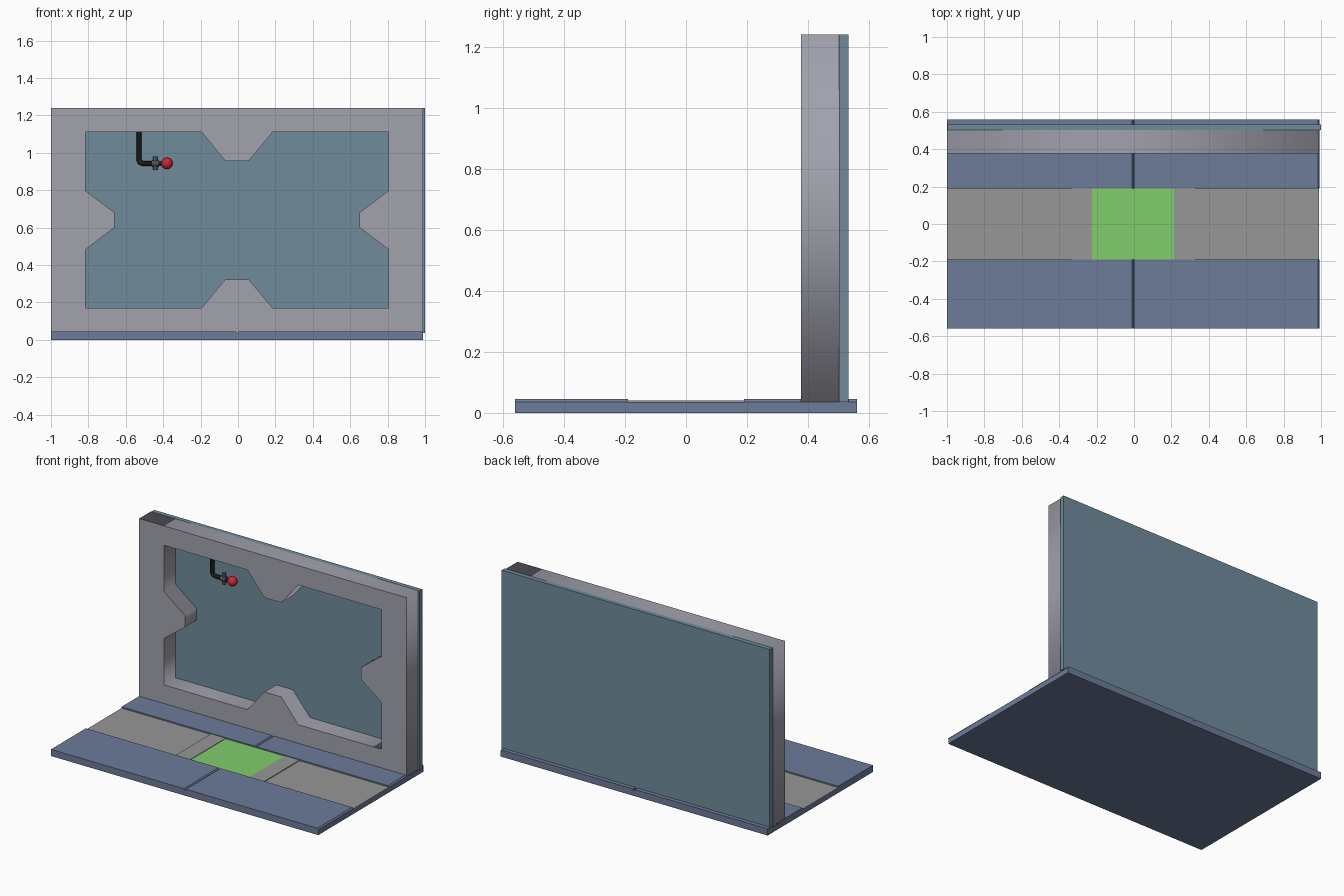
import bpy
import bmesh
from math import radians
from mathutils import Vector

if "Cube" in bpy.data.objects:
    bpy.data.objects.remove(bpy.data.objects["Cube"])


def material(name, rgb):
    m = bpy.data.materials.new(name)
    m.diffuse_color = (*rgb, 1)
    m.use_nodes = True
    m.node_tree.nodes["Principled BSDF"].inputs["Base Color"].default_value = m.diffuse_color
    return m


FLOOR = material("floor_blue", (0.15, 0.20, 0.32))
LANE = material("lane_grey", (0.31, 0.31, 0.31))
GREEN = material("green", (0.22, 0.62, 0.15))
FRAME = material("frame_grey", (0.36, 0.36, 0.42))
GLASS = material("panel_blue", (0.16, 0.26, 0.33))
DARK = material("pipe_dark", (0.02, 0.02, 0.02))
METAL = material("valve_grey", (0.09, 0.09, 0.10))
RED = material("red", (0.6, 0.02, 0.04))


def prism(name, profile, y0, y1, mat):
    """Extrude an x-z profile from y0 to y1."""
    bm = bmesh.new()
    face = bm.faces.new([bm.verts.new((x, y0, z)) for x, z in profile])
    ext = bmesh.ops.extrude_face_region(bm, geom=[face])
    verts = [v for v in ext["geom"] if isinstance(v, bmesh.types.BMVert)]
    bmesh.ops.translate(bm, verts=verts, vec=(0, y1 - y0, 0))
    bmesh.ops.recalc_face_normals(bm, faces=bm.faces)
    me = bpy.data.meshes.new(name)
    bm.to_mesh(me)
    bm.free()
    ob = bpy.data.objects.new(name, me)
    bpy.context.collection.objects.link(ob)
    me.materials.append(mat)
    return ob


def box(name, x0, x1, y0, y1, z0, z1, mat):
    return prism(name, [(x0, z0), (x1, z0), (x1, z1), (x0, z1)], y0, y1, mat)


def curve_mesh(name, loops, mat, closed, **settings):
    """Build a curve from point loops and turn it into a mesh."""
    cu = bpy.data.curves.new(name, "CURVE")
    for key, value in settings.items():
        setattr(cu, key, value)
    for pts in loops:
        sp = cu.splines.new("POLY")
        sp.points.add(len(pts) - 1)
        for p, co in zip(sp.points, pts):
            p.co = (co[0], co[1], 0, 1)
        sp.use_cyclic_u = closed
    ob = bpy.data.objects.new(name, cu)
    bpy.context.collection.objects.link(ob)
    cu.materials.append(mat)
    ob.rotation_euler.x = radians(90)
    bpy.ops.object.select_all(action="DESELECT")
    ob.select_set(True)
    bpy.context.view_layer.objects.active = ob
    bpy.ops.object.convert(target="MESH")
    return bpy.context.view_layer.objects.active


def rod(name, p0, p1, r, mat, sides=16):
    p0, p1 = Vector(p0), Vector(p1)
    d = p1 - p0
    bpy.ops.mesh.primitive_cylinder_add(vertices=sides, radius=r, depth=d.length,
                                        location=(p0 + p1) / 2,
                                        rotation=d.to_track_quat("Z", "Y").to_euler())
    ob = bpy.context.object
    ob.name = name
    ob.data.materials.append(mat)
    bpy.ops.object.shade_smooth_by_angle()


# Floor slab and raised tiles, each with a bevelled right edge
box("floor_base", -1, 0.99, -0.56, 0.56, 0, 0.035, FLOOR)
for side, (y0, y1) in {"front": (-0.56, -0.19), "back": (0.19, 0.56)}.items():
    for half, x0, x1 in (("left", -1, -0.004), ("right", 0.004, 0.991)):
        prism(f"floor_tile_{side}_{half}",
              [(x0, 0.035), (x1, 0.035), (x1 - 0.008, 0.045), (x0, 0.045)], y0, y1, FLOOR)

# Sunken lane with two raised strips and the green pad between them
box("lane", -1, 0.99, -0.19, 0.19, 0.03, 0.036, LANE)
for side, x0, x1 in (("left", -0.335, -0.225), ("right", 0.215, 0.325)):
    box(f"lane_strip_{side}", x0, x1, -0.19, 0.19, 0.03, 0.041, LANE)
box("green_pad", -0.225, 0.215, -0.19, 0.19, 0.03, 0.0375, GREEN)

# Wall frame: a quarter of the notched opening, mirrored all round
q = [(0.0625, 0.317), (0.19, 0.47), (0.81, 0.47), (0.81, 0.157), (0.655, 0.04)]
right = q + [(x, -z) for x, z in reversed(q)]
opening = right + [(-x, z) for x, z in reversed(right)]
opening = [(x - 0.005, z + 0.64) for x, z in opening]
outer = [(-1, 0.035), (0.99, 0.035), (0.99, 1.24), (-1, 1.24)]
frame = curve_mesh("wall_frame", [outer, opening], FRAME, True,
                   dimensions="2D", fill_mode="BOTH", extrude=0.0625)
frame.location.y = 0.4395

# Back panel
box("back_panel", -0.996, 1.0, 0.502, 0.532, 0.035, 1.24, GLASS)

# Bent pipe hanging from the top of the opening
Y, Z = 0.484, 0.943
pipe = curve_mesh("pipe", [[(-0.53, 1.13), (-0.53, Z + 0.02), (-0.524, Z + 0.006),
                            (-0.51, Z), (-0.455, Z)]], DARK, False, dimensions="3D",
                  bevel_depth=0.014, bevel_resolution=3, use_fill_caps=True)
pipe.location.y = Y
bpy.ops.object.shade_smooth_by_angle()

# Valve, stem and red ball
rod("valve_body", (-0.46, Y, Z), (-0.425, Y, Z), 0.018, METAL)
rod("valve_crossbar", (-0.443, Y, Z - 0.036), (-0.443, Y, Z + 0.038), 0.012, METAL)
rod("valve_stem", (-0.43, Y, Z), (-0.39, Y, Z), 0.010, DARK)
bpy.ops.mesh.primitive_uv_sphere_add(segments=24, ring_count=12, radius=0.031,
                                     location=(-0.38, Y, Z))
ball = bpy.context.object
ball.name = "red_ball"
ball.data.materials.append(RED)
bpy.ops.object.shade_smooth()
